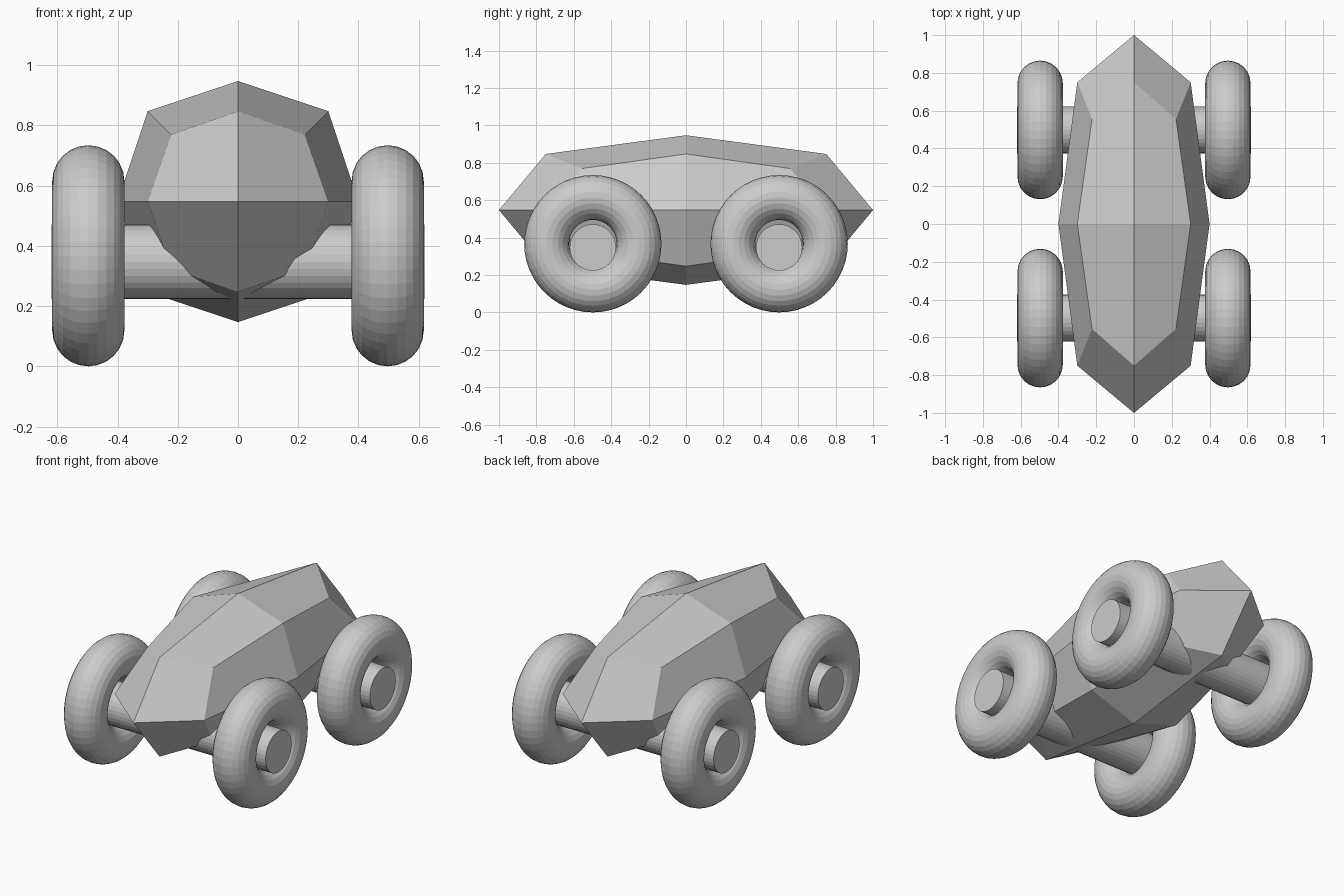
import bpy
from math import pi

cube = bpy.data.objects.get("Cube")
if cube:
    bpy.data.objects.remove(cube)

GREY = (0.6, 0.6, 0.6, 1)
grey = bpy.data.materials.new("plain grey")
grey.use_nodes = True
grey.diffuse_color = GREY
grey.node_tree.nodes["Principled BSDF"].inputs["Base Color"].default_value = GREY


def finish(name):
    obj = bpy.context.object
    obj.name = name
    obj.data.materials.append(grey)
    return obj


# Faceted body: a box rounded by one level of subdivision
bpy.ops.mesh.primitive_cube_add(size=2, location=(0, 0, 0.547))
body = finish("body")
body.scale = (0.4, 1, 0.4)
rounding = body.modifiers.new("Rounding", 'SUBSURF')
rounding.levels = rounding.render_levels = 1
rounding.use_limit_surface = False

for end, y in (("front", -0.498), ("rear", 0.498)):
    # Axle passing through the body
    bpy.ops.mesh.primitive_cylinder_add(vertices=32, radius=0.124, depth=1.24,
                                        location=(0, y, 0.347), rotation=(0, pi / 2, 0))
    finish(end + "_axle")
    # Ring wheels
    for side, x in (("left", 0.497), ("right", -0.497)):
        bpy.ops.mesh.primitive_torus_add(major_radius=0.247, minor_radius=0.12,
                                         major_segments=48, minor_segments=24,
                                         location=(x, y, 0.367), rotation=(0, pi / 2, 0))
        finish(f"{end}_{side}_wheel")
